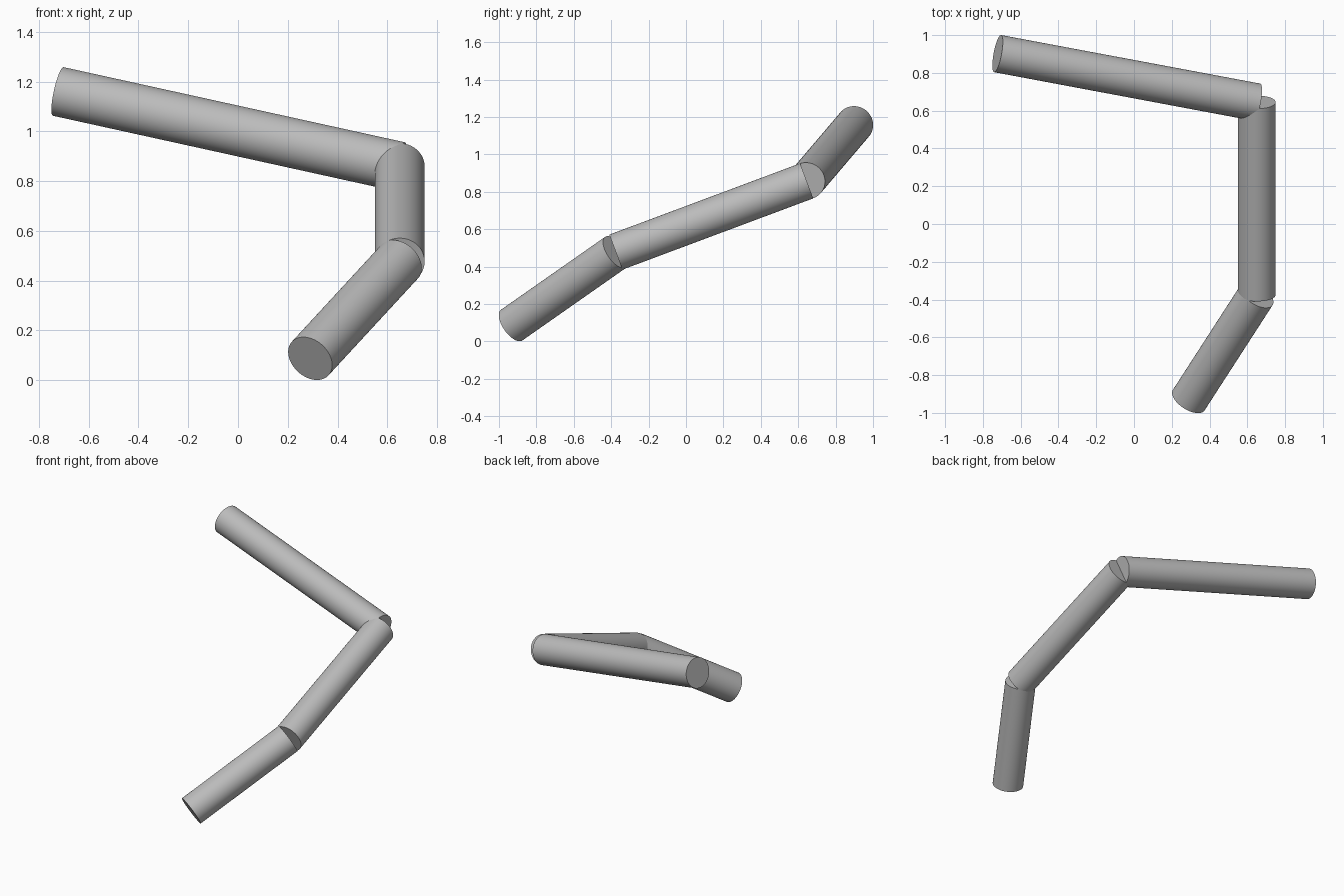
import bpy
from mathutils import Vector

cube = bpy.data.objects.get("Cube")
if cube:
    bpy.data.objects.remove(cube, do_unlink=True)

# Single grey material
grey = bpy.data.materials.new("plain_grey")
grey.use_nodes = True
colour = (0.5, 0.5, 0.5, 1)
grey.diffuse_color = colour
grey.node_tree.nodes["Principled BSDF"].inputs["Base Color"].default_value = colour

RADIUS = 0.1


def rod(name, start, end):
    """Capped round rod running between two points."""
    start, end = Vector(start), Vector(end)
    axis = end - start
    bpy.ops.mesh.primitive_cylinder_add(
        vertices=64, radius=RADIUS, depth=axis.length,
        location=(start + end) / 2,
        rotation=axis.to_track_quat('Z', 'Y').to_euler())
    obj = bpy.context.object
    obj.name = name
    obj.data.materials.append(grey)
    bpy.ops.object.shade_smooth_by_angle()


# Path of the bent bar: front tip, two joints, back tip
front_tip = (0.29, -0.932, 0.087)
lower_joint = (0.65, -0.375, 0.477)
upper_joint = (0.65, 0.645, 0.858)
back_tip = (-0.722, 0.902, 1.16)

rod("front_rod", front_tip, lower_joint)
rod("middle_rod", lower_joint, upper_joint)
rod("back_rod", upper_joint, back_tip)
